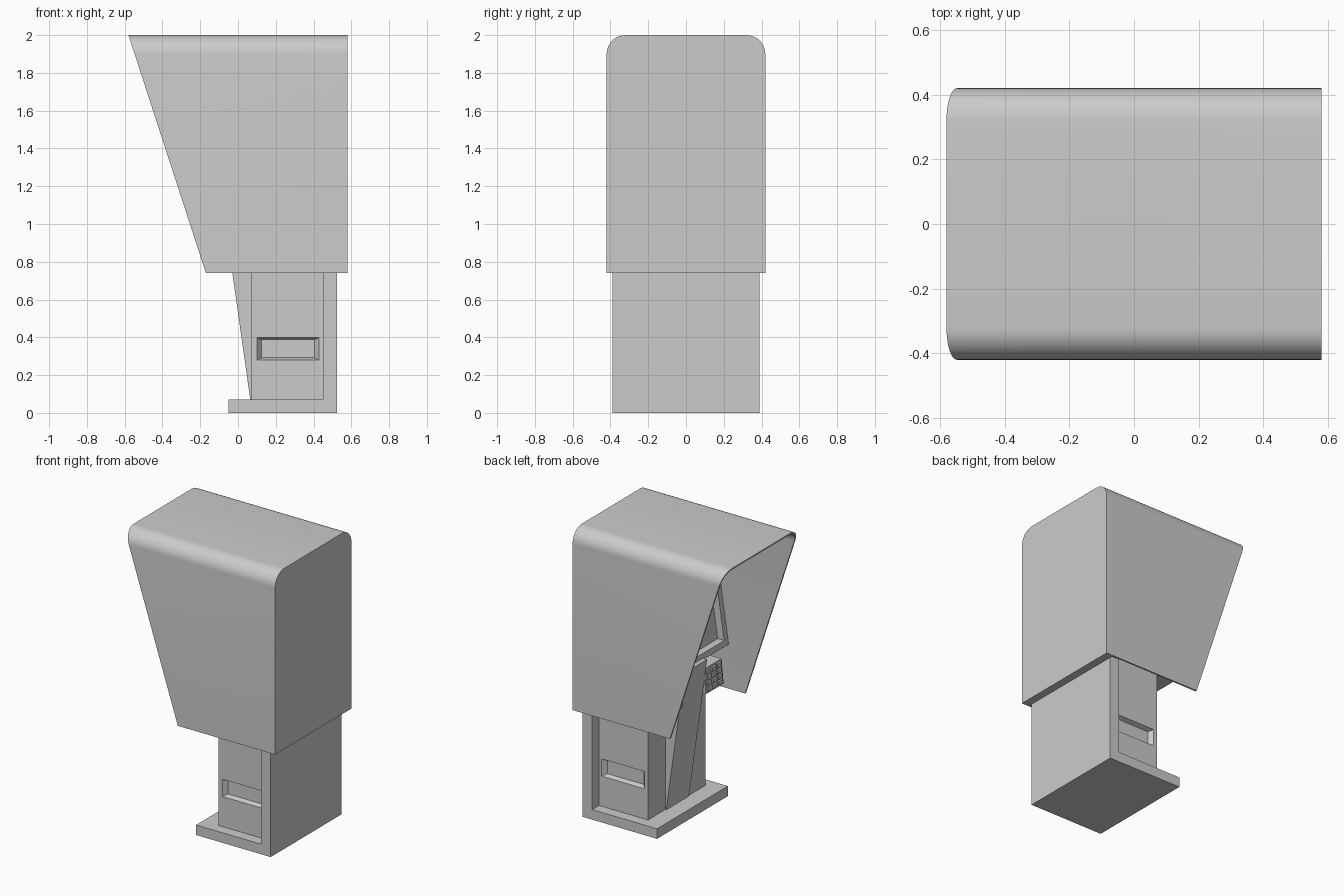
import bpy, bmesh, math
from mathutils import Vector

if "Cube" in bpy.data.objects:
    bpy.data.objects.remove(bpy.data.objects["Cube"])


def finish(name, bm, smooth=False):
    bmesh.ops.recalc_face_normals(bm, faces=bm.faces)
    me = bpy.data.meshes.new(name)
    bm.to_mesh(me)
    bm.free()
    ob = bpy.data.objects.new(name, me)
    bpy.context.collection.objects.link(ob)
    if smooth:
        bpy.context.view_layer.objects.active = ob
        ob.select_set(True)
        bpy.ops.object.shade_smooth_by_angle(angle=math.radians(35))
        ob.select_set(False)
    return ob


def prism(name, pts, y0, y1):
    """Extrude an XZ outline from y0 to y1."""
    bm = bmesh.new()
    a = [bm.verts.new((x, y0, z)) for x, z in pts]
    b = [bm.verts.new((x, y1, z)) for x, z in pts]
    bm.faces.new(a)
    bm.faces.new(b)
    for i in range(len(a)):
        j = (i + 1) % len(a)
        bm.faces.new((a[i], a[j], b[j], b[i]))
    return finish(name, bm)


def rect(x0, x1, z0, z1):
    return [(x0, z0), (x1, z0), (x1, z1), (x0, z1)]


def arch(w, z0, z1, r, n=10):
    """YZ outline: straight sides, rounded top corners, open at the bottom."""
    right = [(w, z0)] + [(w - r + r * math.cos(t), z1 - r + r * math.sin(t))
                         for t in (math.pi / 2 * i / n for i in range(n + 1))]
    return right + [(-y, z) for y, z in reversed(right)]


def loop(bm, pts, fx):
    return [bm.verts.new((fx(z), y, z)) for y, z in pts]


def bridge(bm, a, b, closed=False):
    for i in range(len(a) - (0 if closed else 1)):
        j = (i + 1) % len(a)
        bm.faces.new((a[i], a[j], b[j], b[i]))


def cut(ob, cutter):
    m = ob.modifiers.new("cut", 'BOOLEAN')
    m.object = cutter
    m.solver = 'EXACT'
    cutter.hide_render = True
    cutter.hide_set(True)


def hood_front(z):
    return -0.17 - 0.41 * (z - 0.74) / 1.26


def panel_front(z):
    return -0.045 + 0.15 * (z - 1.05)


# Hood: thin shell open at the front and bottom, with a thick back
bm = bmesh.new()
outer, inner = arch(0.42, 0.74, 2.0, 0.1), arch(0.408, 0.74, 1.988, 0.088)
of, ob_ = loop(bm, outer, hood_front), loop(bm, outer, lambda z: 0.58)
nf, nb = loop(bm, inner, hood_front), loop(bm, inner, lambda z: 0.525)
bridge(bm, of, ob_)
bridge(bm, nf, nb)
bridge(bm, of, nf)
bm.faces.new(ob_)
bm.faces.new(nb)
bm.faces.new((of[0], ob_[0], nb[0], nf[0]))
bm.faces.new((of[-1], ob_[-1], nb[-1], nf[-1]))
bm.faces.new((ob_[0], ob_[-1], nb[-1], nb[0]))
finish("hood", bm, True)

# Screen housing filling the hood, leaning back, with a recessed screen
bm = bmesh.new()
sec = arch(0.405, 1.05, 1.985, 0.085)
f, b = loop(bm, sec, panel_front), loop(bm, sec, lambda z: 0.524)
bridge(bm, f, b, True)
bm.faces.new(f)
bm.faces.new(b)
housing = finish("screen_housing", bm)
z0, z1 = 1.09, 1.86
cut(housing, prism("screen_cutter", [
    (panel_front(z0) - 0.1, z0), (panel_front(z0) + 0.05, z0),
    (panel_front(z1) + 0.05, z1), (panel_front(z1) - 0.1, z1)], -0.365, 0.365))

# Base plate and back wall in one L profile
prism("base_and_back_wall", [(-0.05, 0), (0.525, 0), (0.525, 1.06), (0.45, 1.06),
                             (0.45, 0.07), (-0.05, 0.07)], -0.39, 0.39)

# Pedestal cabinet with a tapered grip pocket on each side
cabinet = prism("cabinet", rect(0.072, 0.45, 0.07, 1.06), -0.315, 0.315)
for s in (-1, 1):
    bm = bmesh.new()
    rings = []
    for y, d in ((0.325, -0.004), (0.285, 0.012)):
        rings.append([bm.verts.new((x, s * y, z)) for x, z in
                      rect(0.1 + 2 * d, 0.43 - 2 * d, 0.28 + d, 0.40 - d)])
    bridge(bm, rings[0], rings[1], True)
    for r in rings:
        bm.faces.new(r)
    cut(cabinet, finish("grip_cutter", bm))

# Central spine leaning forward
prism("front_spine", [(0.065, 0.07), (0.08, 0.07), (0.08, 1.06), (-0.075, 1.06)], -0.125, 0.125)

# Side pods beside the spine
pod = [(-0.066, 0.815), (0.08, 0.815), (0.08, 0.985), (-0.05, 0.985)]
for name, s in (("keypad_pod", -1), ("reader_pod", 1)):
    prism(name, pod, s * 0.125, s * 0.32)

# Keypad: 3 x 4 keys on the pod face
bm = bmesh.new()
for col in range(3):
    for row in range(4):
        y, z = -0.165 - col * 0.058, 0.841 + row * 0.039
        x = -0.066 + (z - 0.815) * 0.094
        k = bmesh.ops.create_cube(bm, size=1)["verts"]
        bmesh.ops.scale(bm, verts=k, vec=(0.02, 0.044, 0.028))
        bmesh.ops.translate(bm, verts=k, vec=Vector((x, y, z)))
finish("keypad_keys", bm)

# Reader slot on the other pod
prism("reader_slot", rect(-0.07, -0.05, 0.88, 0.91), 0.16, 0.285)
